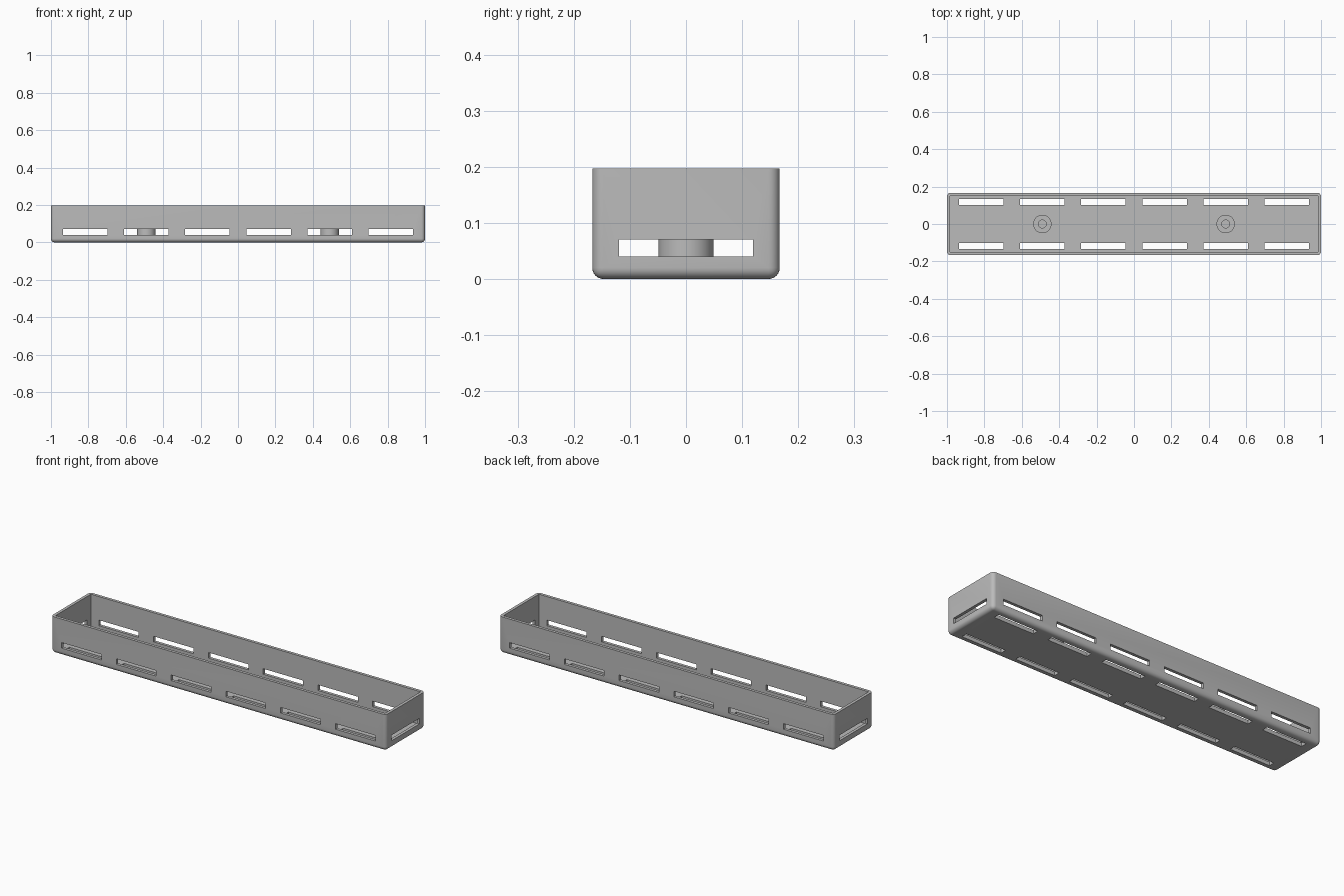
import bpy, bmesh
from mathutils import Matrix

old = bpy.data.objects.get("Cube")
if old:
    bpy.data.objects.remove(old, do_unlink=True)

# Single grey plastic colour
grey = bpy.data.materials.new("grey plastic")
grey.use_nodes = True
colour = (0.5, 0.5, 0.5, 1)
grey.diffuse_color = colour
grey.node_tree.nodes["Principled BSDF"].inputs["Base Color"].default_value = colour

LENGTH, WIDTH, HEIGHT = 2.0, 0.334, 0.197
WALL, FLOOR, ROUND = 0.016, 0.02, 0.02
SLOT_LOW, SLOT_HIGH = 0.04, 0.07


def finish(name, bm):
    mesh = bpy.data.meshes.new(name)
    bm.to_mesh(mesh)
    bm.free()
    mesh.materials.append(grey)
    obj = bpy.data.objects.new(name, mesh)
    bpy.context.collection.objects.link(obj)
    return obj


def add_box(bm, x, y, z):
    """Add a box spanning the given (low, high) ranges."""
    spans = (x, y, z)
    centre = [(a + b) / 2 for a, b in spans]
    size = [b - a for a, b in spans]
    matrix = Matrix.Translation(centre) @ Matrix.Diagonal((*size, 1))
    return bmesh.ops.create_cube(bm, size=1, matrix=matrix)["verts"]


def cut(target, cutter):
    cutter.hide_render = True
    mod = target.modifiers.new("cut", "BOOLEAN")
    mod.object = cutter
    mod.solver = "EXACT"
    bpy.context.view_layer.objects.active = target
    bpy.ops.object.modifier_apply(modifier=mod.name)
    bpy.data.objects.remove(cutter, do_unlink=True)


def smooth(obj):
    bpy.ops.object.select_all(action="DESELECT")
    obj.select_set(True)
    bpy.context.view_layer.objects.active = obj
    bpy.ops.object.shade_smooth_by_angle(angle=0.6)


# Outer tray body: every edge rounded except the top rim
bm = bmesh.new()
add_box(bm, (-LENGTH / 2, LENGTH / 2), (-WIDTH / 2, WIDTH / 2), (0, HEIGHT))
edges = [e for e in bm.edges if min(v.co.z for v in e.verts) < HEIGHT / 2]
bmesh.ops.bevel(bm, geom=edges, offset=ROUND, segments=6, profile=0.5, affect="EDGES")
tray = finish("tray", bm)

# Hollow interior
bm = bmesh.new()
inner_x, inner_y = LENGTH / 2 - WALL, WIDTH / 2 - WALL
add_box(bm, (-inner_x, inner_x), (-inner_y, inner_y), (FLOOR, HEIGHT + 0.1))
cut(tray, finish("cavity_cutter", bm))

# Six slots along each long wall and each side of the floor
bm = bmesh.new()
for i in range(6):
    x = (i - 2.5) * 0.327
    span = (x - 0.119, x + 0.119)
    add_box(bm, span, (-0.3, 0.3), (SLOT_LOW, SLOT_HIGH))
cut(tray, finish("wall_slot_cutter", bm))

bm = bmesh.new()
for i in range(6):
    x = (i - 2.5) * 0.327
    for side in (-1, 1):
        y = side * 0.117
        add_box(bm, (x - 0.119, x + 0.119), (y - 0.016, y + 0.016), (-0.05, 0.03))
cut(tray, finish("floor_slot_cutter", bm))

# One slot in each end wall
bm = bmesh.new()
add_box(bm, (-1.2, 1.2), (-0.119, 0.119), (SLOT_LOW, SLOT_HIGH))
cut(tray, finish("end_slot_cutter", bm))
smooth(tray)

# Screw bosses with a blind hole, lathed from a short profile
BOSS, HOLE, STEPS = 0.049, 0.021, 48
for name, x in (("right_boss", -0.49), ("left_boss", 0.49)):
    bm = bmesh.new()
    profile = [(BOSS, FLOOR), (BOSS, SLOT_HIGH), (HOLE, SLOT_HIGH), (HOLE, FLOOR)]
    verts = [bm.verts.new((x + r, 0, z)) for r, z in profile]
    lines = [bm.edges.new(pair) for pair in zip(verts, verts[1:])]
    bmesh.ops.spin(bm, geom=verts + lines, cent=(x, 0, 0), axis=(0, 0, 1),
                   angle=6.283185, steps=STEPS)
    bmesh.ops.remove_doubles(bm, verts=bm.verts, dist=0.0005)
    bmesh.ops.recalc_face_normals(bm, faces=bm.faces)
    # Open tube stands on the floor; make its faces point away from its solid wall
    top = next(f for f in bm.faces if all(v.co.z > SLOT_HIGH - 0.001 for v in f.verts))
    if top.normal.z < 0:
        bmesh.ops.reverse_faces(bm, faces=bm.faces)
    smooth(finish(name, bm))
